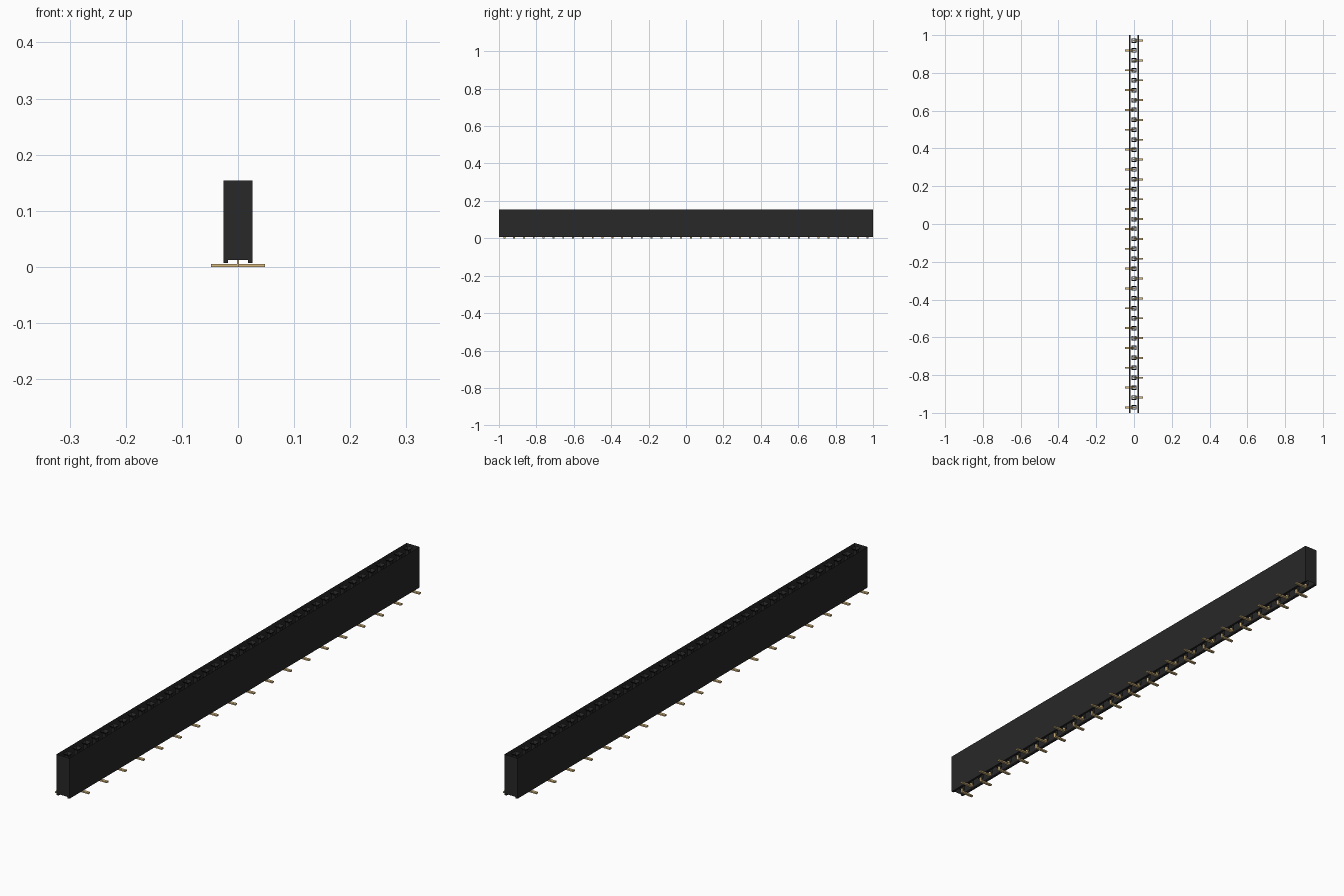
import bpy, bmesh

if "Cube" in bpy.data.objects:
    bpy.data.objects.remove(bpy.data.objects["Cube"])


def material(name, rgb, rough):
    m = bpy.data.materials.new(name)
    m.use_nodes = True
    m.diffuse_color = (*rgb, 1)
    bsdf = m.node_tree.nodes["Principled BSDF"]
    bsdf.inputs["Base Color"].default_value = (*rgb, 1)
    bsdf.inputs["Roughness"].default_value = rough
    return m


BLACK = material("black plastic", (0.021, 0.021, 0.021), 0.6)
GOLD = material("pale gold", (0.70, 0.50, 0.22), 0.4)

COUNT, PITCH = 38, 0.0525
HALF_W, RAIL_X = 0.026, 0.018
RAIL_Z, FLOOR_Z, TOP_Z = 0.007, 0.012, 0.154
PIN_Y = [(i - (COUNT - 1) / 2) * PITCH for i in range(COUNT)]


def finish(name, bm, mat):
    mesh = bpy.data.meshes.new(name)
    bm.to_mesh(mesh)
    bm.free()
    mesh.materials.append(mat)
    ob = bpy.data.objects.new(name, mesh)
    bpy.context.collection.objects.link(ob)
    return ob


def box(bm, x0, x1, y0, y1, z0, z1):
    verts = bmesh.ops.create_cube(bm, size=1)["verts"]
    for v in verts:
        v.co = ((x0 + x1) / 2 + v.co.x * (x1 - x0),
                (y0 + y1) / 2 + v.co.y * (y1 - y0),
                (z0 + z1) / 2 + v.co.z * (z1 - z0))


# Housing shell: side walls and bottom rails, open above and below, closed ends
bm = bmesh.new()
half = [(RAIL_X, FLOOR_Z), (RAIL_X, RAIL_Z), (HALF_W, RAIL_Z), (HALF_W, TOP_Z)]
outline = half + [(-x, z) for x, z in reversed(half)]
front = [bm.verts.new((x, -1, z)) for x, z in outline]
back = [bm.verts.new((x, 1, z)) for x, z in outline]
for i in (0, 1, 2, 4, 5, 6):
    bm.faces.new((front[i], front[i + 1], back[i + 1], back[i]))
bm.faces.new(front)
bm.faces.new(list(reversed(back)))
bmesh.ops.recalc_face_normals(bm, faces=bm.faces)
finish("housing", bm, BLACK)

# Square sockets: a chamfered mouth leading into a straight open tube
bm = bmesh.new()
for y in PIN_Y:
    rings = []
    for r, z in ((0.012, TOP_Z), (0.007, TOP_Z - 0.008), (0.007, FLOOR_Z)):
        rings.append([bm.verts.new((r * sx, y + r * sy, z))
                      for sx, sy in ((-1, -1), (1, -1), (1, 1), (-1, 1))])
    for upper, lower in zip(rings, rings[1:]):
        for i in range(4):
            j = (i + 1) % 4
            bm.faces.new((upper[i], upper[j], lower[j], lower[i]))
finish("socket_holes", bm, BLACK)

# Contacts: alternating feet, a thin stem and a two-leaf spring in each socket
bm = bmesh.new()
for i, y in enumerate(PIN_Y):
    side = 1 if i % 2 else -1
    x0, x1 = sorted((-0.002 * side, 0.048 * side))
    box(bm, x0, x1, y - 0.005, y + 0.005, 0, 0.005)
    box(bm, -0.002, 0.002, y - 0.005, y + 0.005, 0.005, 0.02)
    box(bm, -0.0065, 0.0065, y - 0.002, y + 0.002, 0.02, 0.024)
    for s in (-1, 1):
        a, b = sorted((0.0045 * s, 0.0065 * s))
        box(bm, a, b, y - 0.004, y + 0.004, 0.018, 0.11)
finish("contact_pins", bm, GOLD)
